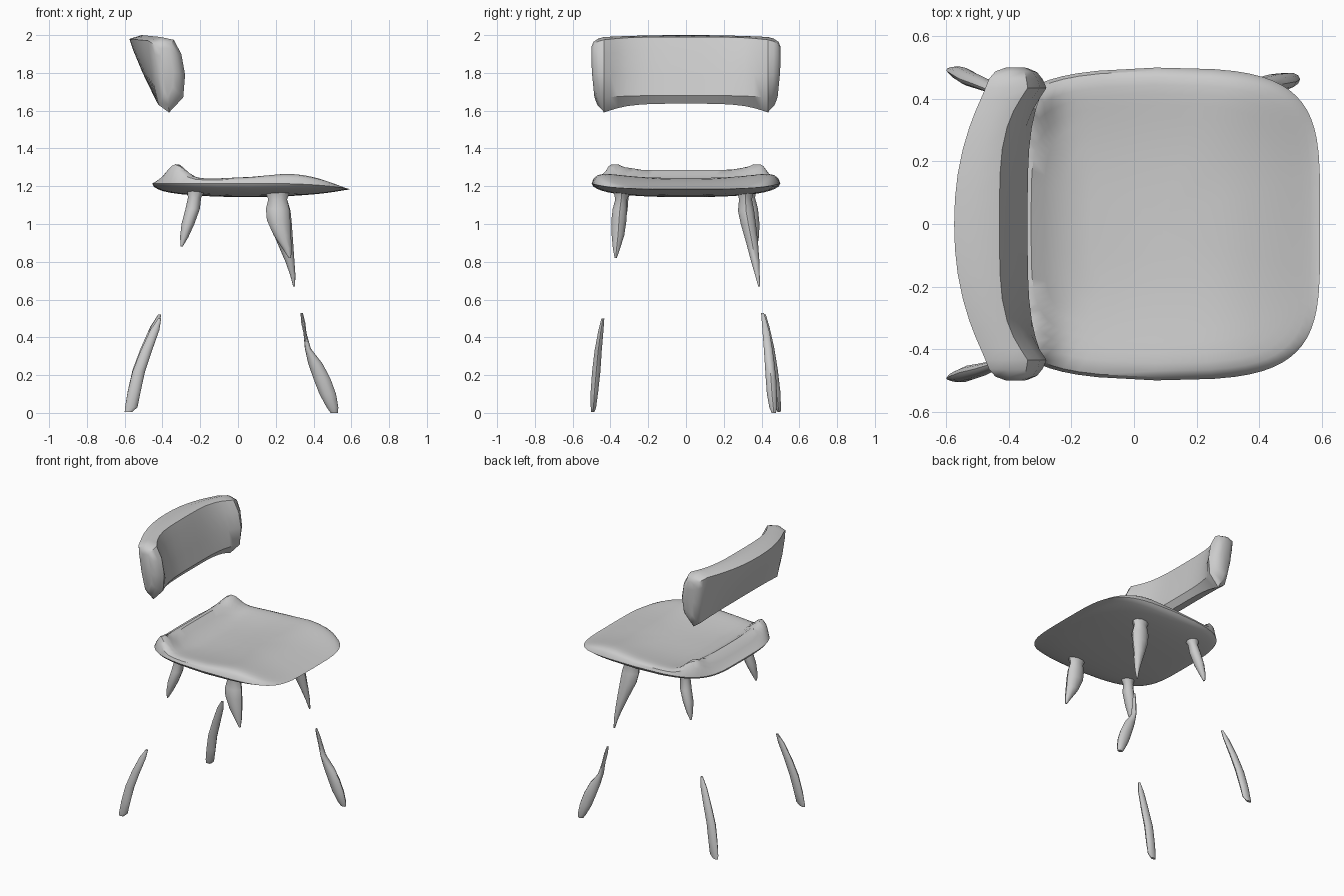
import bpy, bmesh
from math import sin, cos, pi, exp, copysign


def loft(name, rings):
    """Skin a list of closed rings and cap both ends."""
    bm = bmesh.new()
    vs = [[bm.verts.new(p) for p in r] for r in rings]
    n = len(rings[0])
    for a, b in zip(vs, vs[1:]):
        for i in range(n):
            j = (i + 1) % n
            bm.faces.new((a[i], a[j], b[j], b[i]))
    bm.faces.new(vs[0][::-1])
    bm.faces.new(vs[-1])
    bmesh.ops.recalc_face_normals(bm, faces=bm.faces)
    me = bpy.data.meshes.new(name)
    bm.to_mesh(me)
    bm.free()
    ob = bpy.data.objects.new(name, me)
    bpy.context.collection.objects.link(ob)
    bpy.context.view_layer.objects.active = ob
    ob.select_set(True)
    bpy.ops.object.shade_smooth_by_angle(angle=0.7)
    ob.select_set(False)
    return ob


def gauss(v, w):
    return exp(-(v / w) ** 2)


# Seat: dished rounded square with a raised ridge along the rear
def seat_ring(s, top, n=64):
    ring = []
    for i in range(n):
        a = 2 * pi * i / n
        u = copysign(abs(cos(a)) ** 0.45, cos(a))
        v = copysign(abs(sin(a)) ** 0.45, sin(a))
        u, v = u * s, v * s
        x = 0.07 + 0.525 * u
        y = 0.5 * v * (1 - 0.06 * u * u - 0.03 * max(0, -u))
        edge = 1.215 - 0.03 * max(0, u) ** 3
        full = (1 - s ** 10) ** 0.5
        if top:
            h = 1.215 + 0.045 * abs(v) ** 3 + 0.03 * gauss(x - 0.28, 0.2)
            h -= 0.045 * max(0, u) ** 4
            h += gauss(x + 0.34, 0.075) * (0.075 + 0.05 * gauss(abs(y) - 0.41, 0.07))
        else:
            h = 1.142 + 0.03 * (x - 0.05) ** 2 / 0.25 + 0.035 * abs(v) ** 2.5
        ring.append((x, y, edge + (h - edge) * full))
    return ring


steps = (0.03, 0.2, 0.4, 0.55, 0.68, 0.76, 0.83, 0.89, 0.94, 0.98)
loft("seat", [seat_ring(s, False) for s in steps] + [seat_ring(1, True)]
     + [seat_ring(s, True) for s in reversed(steps)])

# Backrest: wedge section swept across the width, curling forward at the ends
MID = [(-.575, 1.98), (-.51, 2.0), (-.43, 1.99), (-.405, 1.92), (-.37, 1.79), (-.34, 1.68),
       (-.37, 1.637), (-.43, 1.645), (-.505, 1.8), (-.555, 1.92)]
END = [(-.475, 1.97), (-.41, 1.99), (-.34, 1.975), (-.30, 1.90), (-.28, 1.79), (-.29, 1.67),
       (-.365, 1.59), (-.42, 1.63), (-.45, 1.78), (-.47, 1.91)]


def back_ring(y, shrink=1.0):
    t = min(abs(y) / 0.43, 1)
    ring = []
    for i, ((x0, z0), (x1, z1)) in enumerate(zip(MID, END)):
        k = t ** (4 if 2 <= i <= 7 else 2.2)
        x, z = x0 + (x1 - x0) * k, z0 + (z1 - z0) * k
        yy = y
        if shrink < 1:
            x, z = -0.375 + (x + 0.375) * shrink, 1.84 + (z - 1.84) * (shrink + 1) / 2
            yy = y - copysign(0.1 * max(0, 1.82 - z), y)
        ring.append((x, yy, z))
    return ring


half = [(0.08, 1), (0.16, 1), (0.24, 1), (0.31, 1), (0.36, 1), (0.40, 1), (0.435, 1),
        (0.465, 0.88), (0.488, 0.68), (0.5, 0.35)]
loft("backrest", [back_ring(-y, s) for y, s in reversed(half)] + [back_ring(0)]
     + [back_ring(y, s) for y, s in half])


# Legs: broken tapering pieces, each station is (x, y, z, radius x, radius y)
def leg(name, stations, n=10):
    loft(name, [[(x + rx * cos(2 * pi * i / n), y + ry * sin(2 * pi * i / n), z)
                 for i in range(n)] for x, y, z, rx, ry in stations])


def mirrored(stations):
    return [(x, -y, z, rx, ry) for x, y, z, rx, ry in stations]


rear_upper = [(-.22, -.33, 1.18, .05, .045), (-.23, -.335, 1.14, .035, .032),
              (-.24, -.345, 1.08, .038, .038), (-.265, -.355, 1.0, .034, .036),
              (-.285, -.365, .93, .022, .022), (-.298, -.37, .88, .005, .008)]
leg("rear_left_upper_leg", rear_upper)
leg("rear_right_upper_leg", mirrored(rear_upper))

leg("front_left_upper_leg",
    [(.21, -.34, 1.17, .065, .045), (.21, -.343, 1.13, .05, .033), (.21, -.35, 1.08, .062, .04),
     (.215, -.355, 1.02, .062, .042), (.235, -.36, .94, .046, .035),
     (.26, -.368, .87, .024, .02), (.275, -.372, .82, .006, .006)])
leg("front_right_upper_leg",
    [(.21, .315, 1.17, .065, .045), (.21, .315, 1.13, .05, .036), (.215, .318, 1.07, .063, .045),
     (.225, .33, 1.0, .06, .042), (.25, .35, .9, .042, .033), (.275, .367, .8, .024, .023),
     (.29, .378, .73, .014, .013), (.297, .387, .67, .005, .005)])

rear_lower = [(-.415, -.44, .5, .008, .008), (-.44, -.45, .44, .024, .014),
              (-.485, -.465, .33, .03, .02), (-.525, -.475, .22, .033, .023),
              (-.55, -.485, .11, .034, .021), (-.565, -.49, .03, .033, .015),
              (-.58, -.493, .005, .02, .009)]
leg("rear_left_lower_leg", rear_lower)
leg("rear_right_lower_leg", [(x, -y - .025 * (z / .5), z + .02 * z / .5, rx, ry)
                             for x, y, z, rx, ry in rear_lower])

leg("front_right_lower_leg",
    [(.337, .405, .53, .006, .008), (.345, .415, .48, .011, .014), (.355, .425, .42, .008, .02),
     (.37, .435, .34, .016, .024), (.41, .443, .26, .038, .027), (.445, .45, .18, .045, .029),
     (.475, .455, .1, .044, .028), (.5, .462, .03, .031, .022), (.51, .465, .0, .02, .012)])
